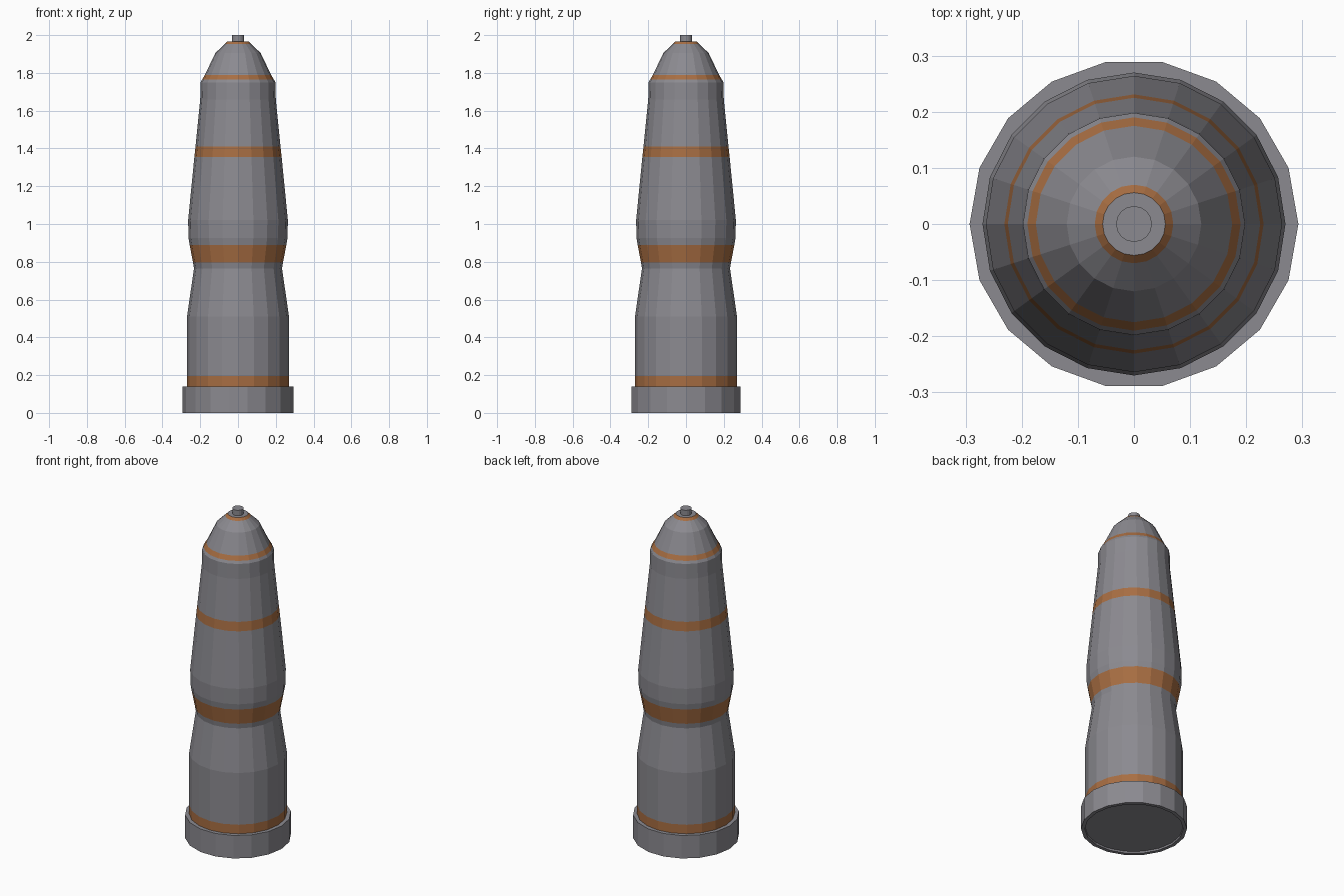
import bpy, bmesh, math

if "Cube" in bpy.data.objects:
    bpy.data.objects.remove(bpy.data.objects["Cube"])


def material(name, rgb):
    m = bpy.data.materials.new(name)
    m.diffuse_color = (*rgb, 1.0)
    m.use_nodes = True
    m.node_tree.nodes["Principled BSDF"].inputs["Base Color"].default_value = m.diffuse_color
    return m


grey = material("gunmetal grey", (0.26, 0.255, 0.28))
copper = material("copper orange", (0.39, 0.155, 0.055))


def lathe(name, profile, sides, bands=()):
    """Spin (radius, z) rings round z, close both ends, colour faces by height."""
    bm = bmesh.new()
    rings = []
    for r, z in profile:
        rings.append([bm.verts.new((r * math.cos(2 * math.pi * i / sides),
                                    r * math.sin(2 * math.pi * i / sides), z))
                      for i in range(sides)])
    for lo, hi in zip(rings, rings[1:]):
        for i in range(sides):
            j = (i + 1) % sides
            bm.faces.new((lo[i], lo[j], hi[j], hi[i]))
    bm.faces.new(rings[0][::-1])
    bm.faces.new(rings[-1])
    for f in bm.faces:
        z = f.calc_center_median().z
        if abs(f.normal.z) < 2 and len(f.verts) == 4:
            f.material_index = int(any(a < z < b for a, b in bands))
    bmesh.ops.recalc_face_normals(bm, faces=bm.faces[:])
    me = bpy.data.meshes.new(name)
    bm.to_mesh(me)
    bm.free()
    me.materials.append(grey)
    me.materials.append(copper)
    ob = bpy.data.objects.new(name, me)
    bpy.context.collection.objects.link(ob)
    return ob


# Shell body with waist, shoulder, pointed nose and copper bands
bands = [(0.14, 0.195), (0.795, 0.89), (1.355, 1.41), (1.765, 1.79), (1.953, 1.967)]
body = [(0.27, 0.01), (0.27, 0.14), (0.27, 0.195), (0.27, 0.51), (0.233, 0.765),
        (0.238, 0.795), (0.256, 0.89), (0.262, 0.925), (0.264, 1.02),
        (0.231, 1.355), (0.225, 1.41), (0.2, 1.66), (0.198, 1.75),
        (0.19, 1.765), (0.175, 1.79), (0.12, 1.905), (0.07, 1.953), (0.056, 1.967)]
lathe("shell_body", body, 20, bands)

# Base rim, a shallow recess underneath
lathe("base_rim", [(0.27, 0.012), (0.272, 0.0), (0.293, 0.0), (0.293, 0.14), (0.265, 0.14)], 18)

# Fuse tip
lathe("fuse_tip", [(0.032, 1.95), (0.032, 2.0)], 16)
